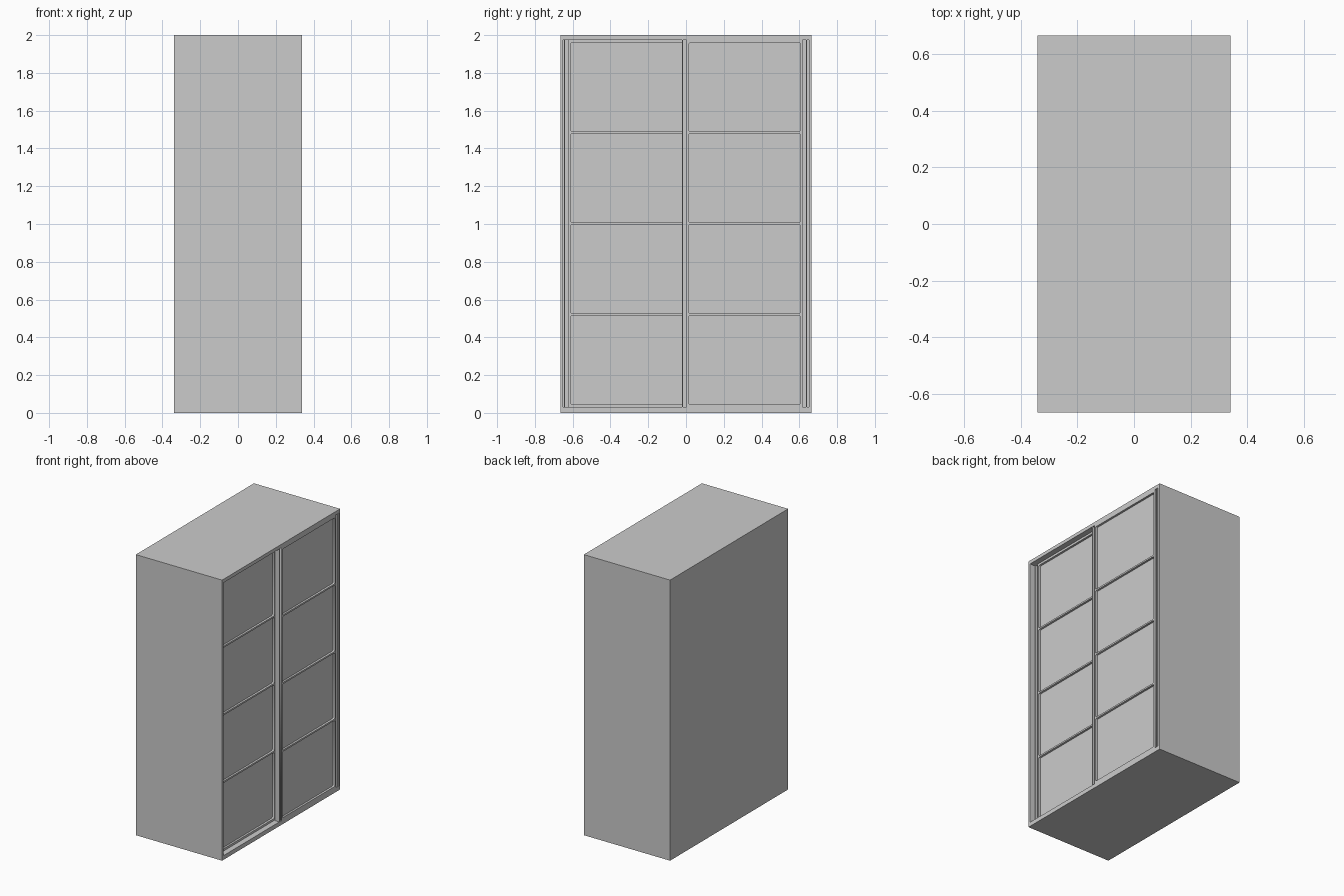
import bpy, bmesh
from mathutils import Matrix

cube = bpy.data.objects.get("Cube")
if cube:
    bpy.data.objects.remove(cube, do_unlink=True)

W, D, H = 0.68, 1.33, 2.0       # overall size in x, y, z
SIDE, TOP, BASE = 0.015, 0.025, 0.03
DOOR_T, RECESS = 0.036, 0.015

grey = bpy.data.materials.new("plain grey")
grey.use_nodes = True
grey.diffuse_color = (0.6, 0.6, 0.6, 1)
grey.node_tree.nodes["Principled BSDF"].inputs["Base Color"].default_value = (0.6, 0.6, 0.6, 1)


def add_object(name, mesh):
    obj = bpy.data.objects.new(name, mesh)
    mesh.materials.clear()
    mesh.materials.append(grey)
    bpy.context.scene.collection.objects.link(obj)
    return obj


def box(name, lo, hi):
    bm = bmesh.new()
    bmesh.ops.create_cube(bm, size=1)
    for v in bm.verts:
        v.co = [lo[i] + (v.co[i] + 0.5) * (hi[i] - lo[i]) for i in range(3)]
    mesh = bpy.data.meshes.new(name)
    bm.to_mesh(mesh)
    bm.free()
    return add_object(name, mesh)


def outline(curve, y0, y1, z0, z1, cut=0):
    """Closed rectangle, with softened corners when cut is given."""
    pts = []
    for y, z, sy, sz in ((y0, z0, 1, 1), (y1, z0, -1, 1), (y1, z1, -1, -1), (y0, z1, 1, -1)):
        if not cut:
            pts.append((y, z))
            continue
        arc = [(y, z + sz * cut), (y + sy * cut * .3, z + sz * cut * .3), (y + sy * cut, z)]
        pts += arc if sy == sz else arc[::-1]
    spline = curve.splines.new('POLY')
    spline.points.add(len(pts) - 1)
    for p, (y, z) in zip(spline.points, pts):
        p.co = (y, z, 0, 1)
    spline.use_cyclic_u = True


# Carcass: a box whose door side is inset and pushed in
carcass = box("carcass", (-W / 2, -D / 2, 0), (W / 2, D / 2, H))
bm = bmesh.new()
bm.from_mesh(carcass.data)
face = max(bm.faces, key=lambda f: f.calc_center_median().x)
bmesh.ops.inset_individual(bm, faces=[face], thickness=0.01)
for v in face.verts:
    v.co.y = (D / 2 - SIDE) * (1 if v.co.y > 0 else -1)
    v.co.z = H - TOP if v.co.z > H / 2 else BASE
inner = bmesh.ops.extrude_discrete_faces(bm, faces=[face])["faces"][0]
bmesh.ops.translate(bm, verts=inner.verts, vec=(-(W - SIDE), 0, 0))
bmesh.ops.recalc_face_normals(bm, faces=bm.faces)
bm.to_mesh(carcass.data)
bm.free()


def door(name, y0, front):
    y1 = y0 + 0.66
    back, z0, z1 = front - DOOR_T, BASE, H - TOP
    # Frame with four softened openings
    curve = bpy.data.curves.new(name + "_outline", 'CURVE')
    curve.dimensions = '2D'
    curve.fill_mode = 'BOTH'
    curve.extrude = DOOR_T / 2
    outline(curve, y0 + 0.023, y1 - 0.023, z0, z1)
    for row in range(4):
        bottom = 0.045 + row * 0.4815
        outline(curve, y0 + 0.035, y1 - 0.035, bottom, bottom + 0.47, 0.008)
    helper = bpy.data.objects.new(name + "_helper", curve)
    bpy.context.scene.collection.objects.link(helper)
    deps = bpy.context.evaluated_depsgraph_get()
    mesh = bpy.data.meshes.new_from_object(helper.evaluated_get(deps))
    bpy.data.objects.remove(helper, do_unlink=True)
    # Stand the flat outline up, facing +x
    mesh.transform(Matrix(((0, 0, 1, front - DOOR_T / 2), (1, 0, 0, 0), (0, 1, 0, 0), (0, 0, 0, 1))))
    add_object(name + "_frame", mesh)
    # Sunken panel behind the openings
    box(name + "_panel", (back + 0.002, y0 + 0.025, z0 + 0.005),
        (front - RECESS, y1 - 0.025, z1 - 0.005))
    # Grooved stiles: a thin outer lip and a sunken channel
    for side, edge, s in (("right", y0, 1), ("left", y1, -1)):
        for part, a, b, x in (("lip", 0, 0.005, front), ("groove", 0.005, 0.023, front - RECESS)):
            ya, yb = sorted((edge + s * a, edge + s * b))
            box(f"{name}_{side}_{part}", (back, ya, z0), (x, yb, z1))


# The outer door is flush with the carcass, the other slides behind it
door("outer_door", -0.02, W / 2)
door("inner_door", -0.645, W / 2 - 0.04)
